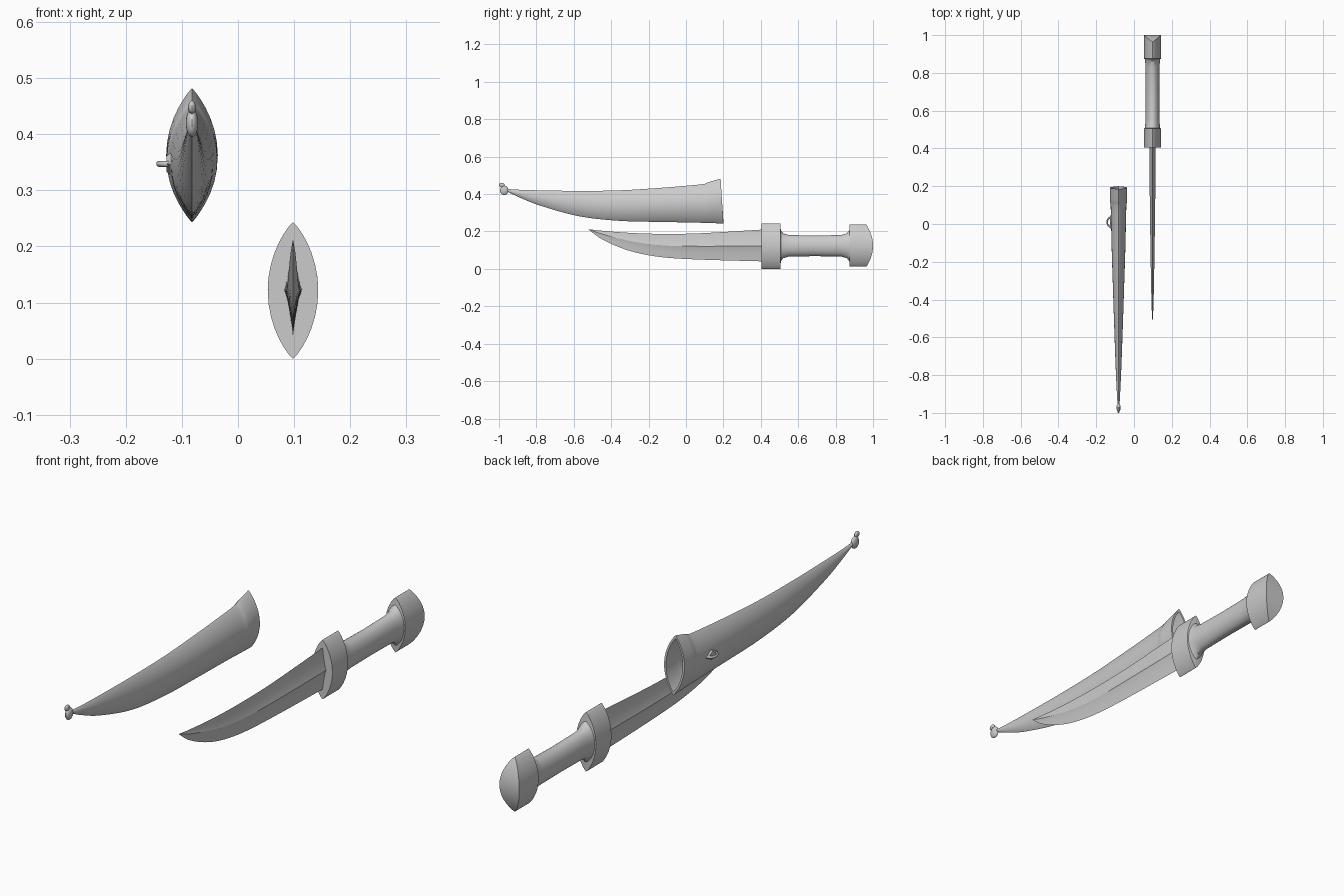
import bpy, bmesh, math

if "Cube" in bpy.data.objects:
    bpy.data.objects.remove(bpy.data.objects["Cube"])

DAGGER_X, SHEATH_X = 0.098, -0.082
N = 16  # points per side of a lens section


def finish(name, bm, angle=30):
    bmesh.ops.remove_doubles(bm, verts=bm.verts, dist=1e-6)
    bmesh.ops.recalc_face_normals(bm, faces=bm.faces)
    me = bpy.data.meshes.new(name)
    bm.to_mesh(me)
    bm.free()
    ob = bpy.data.objects.new(name, me)
    bpy.context.collection.objects.link(ob)
    bpy.ops.object.select_all(action='DESELECT')
    ob.select_set(True)
    bpy.context.view_layer.objects.active = ob
    bpy.ops.object.shade_smooth_by_angle(angle=math.radians(angle))
    return ob


def loft(name, rings):
    """Skin mirrored rings (index 0 top, middle index bottom), strip-cap both ends."""
    bm = bmesh.new()
    vr = [[bm.verts.new(p) for p in r] for r in rings]
    n = len(vr[0])
    for a, b in zip(vr, vr[1:]):
        for i in range(n):
            j = (i + 1) % n
            bm.faces.new((a[i], a[j], b[j], b[i]))
    for r in (vr[0], vr[-1]):
        bm.faces.new((r[0], r[1], r[-1]))
        for i in range(1, n // 2 - 1):
            bm.faces.new((r[i], r[i + 1], r[n - i - 1], r[n - i]))
        h = n // 2
        bm.faces.new((r[h - 1], r[h], r[h + 1]))
    return finish(name, bm)


def lens(x, y, top, bot, hx, q, bow=0.0, shear=0.0):
    """Section from pointed lens (q near 1) to ellipse (q = .5)."""
    pts = []
    for i in range(2 * N):
        a = math.pi * i / N
        t = math.cos(a)
        w = hx * max(0, 1 - t * t) ** q * (1 if i < N else -1)
        if i % N == 0:
            w = 0
        pts.append((x + w, y + bow * (1 - t * t) - shear * (t + 1) / 2,
                    (top + bot) / 2 + t * (top - bot) / 2))
    return pts


def resample(st, sub=5):
    """Smooth Hermite resampling of stations along their first value."""
    def slope(i, k):
        a, b = st[max(i - 1, 0)], st[min(i + 1, len(st) - 1)]
        return (b[k] - a[k]) / (b[0] - a[0])
    out = []
    for i in range(len(st) - 1):
        p, q = st[i], st[i + 1]
        d = q[0] - p[0]
        for s in range(sub):
            t = s / sub
            row = [p[0] + d * t]
            for k in range(1, len(p)):
                row.append((2*t**3 - 3*t*t + 1) * p[k] + (t**3 - 2*t*t + t) * d * slope(i, k)
                           + (3*t*t - 2*t**3) * q[k] + (t**3 - t*t) * d * slope(i + 1, k))
            out.append(row)
    return out + [list(st[-1])]


# Handle: guard, grip and domed pommel (y, top, bottom, half width, section power)
handle = [(.405, .243, 0, .045, .85), (.505, .243, 0, .045, .85),
          (.507, .206, .040, .041, .7), (.52, .190, .057, .039, .6),
          (.55, .181, .066, .037, .5), (.69, .178, .068, .037, .5),
          (.83, .181, .066, .037, .5), (.86, .190, .057, .039, .6),
          (.873, .206, .040, .041, .7), (.875, .236, .012, .045, .85)]
rings = [lens(DAGGER_X, *s) for s in handle]
rings.append(lens(DAGGER_X, .965, .236, .012, .045, .85, bow=.035))
loft("handle", rings)

# Blade: hollow-ground section with a central ridge (y, top, ridge, bottom, half width)
blade = [(.42, .211, .123, .04, .016), (.07, .19, .121, .05, .014),
         (-.115, .187, .125, .061, .011), (-.25, .19, .14, .083, .009),
         (-.355, .196, .162, .115, .007), (-.46, .205, .190, .165, .004),
         (-.52, .212, .211, .210, .0004)]
flute = [(1, 0), (.75, .18), (.5, .38), (.2, .66), (0, 1)]
rings = []
for y, top, mid, bot, hx in resample(blade):
    side = [(hx * w, mid + (top - mid) * u) for u, w in flute]
    side += [(hx * w, mid + (bot - mid) * u) for u, w in flute[-2::-1]]
    ring = [(DAGGER_X + w, y, z) for w, z in side]
    ring += [(DAGGER_X - w, y, z) for w, z in side[-2:0:-1]]
    rings.append(ring)
loft("blade", rings)

# Sheath: curved outer skin with collar, then the cavity inside (y, top, bottom, half width)
sheath = [(-.965, .428, .418, .005), (-.89, .423, .382, .009), (-.785, .42, .34, .014),
          (-.57, .417, .281, .022), (-.355, .42, .257, .029), (-.14, .433, .251, .036),
          (.03, .447, .248, .040), (.10, .455, .246, .042), (.125, .464, .245, .045),
          (.2, .482, .243, .046)]
rows = resample(sheath)
shear = lambda y: .015 * max(0, (y - .1) / .1)
rings = [lens(SHEATH_X, y, t, b, h, .92, shear=shear(y)) for y, t, b, h in rows]
rings += [lens(SHEATH_X, y, t - .013, b + .013, h - .008, .92, shear=shear(y))
          for y, t, b, h in reversed(rows) if y > -.6]
loft("sheath", rings)

# Two knobs on the sheath tip
for name, loc, size in (("tip_knob", (SHEATH_X, -.972, .42), (.011, .022, .025)),
                        ("tip_bead", (SHEATH_X, -.985, .448), (.007, .015, .012))):
    bm = bmesh.new()
    bmesh.ops.create_uvsphere(bm, u_segments=20, v_segments=12, radius=1)
    for v in bm.verts:
        v.co = [l + c * s for l, c, s in zip(loc, v.co, size)]
    finish(name, bm)

# Diamond mount on the sheath side
bm = bmesh.new()
bmesh.ops.create_cone(bm, cap_ends=True, segments=4, radius1=1, radius2=.6, depth=1)
for v in bm.verts:
    x, y, z = v.co
    v.co = (-.121 - z * .012, .01 + x * .05, .347 + y * .024)
finish("loop_mount", bm)

# Hanging loop
bm = bmesh.new()
M, K = 20, 8
vr = []
for i in range(M + 1):
    a = math.pi * i / M
    ring = []
    for k in range(K):
        b = 2 * math.pi * k / K
        r = 1 + .18 * math.cos(b)
        ring.append(bm.verts.new((-.121 - .021 * r * math.sin(a),
                                  .01 + .026 * r * math.cos(a), .347 + .005 * math.sin(b))))
    vr.append(ring)
for a, b in zip(vr, vr[1:]):
    for k in range(K):
        bm.faces.new((a[k], a[(k + 1) % K], b[(k + 1) % K], b[k]))
bm.faces.new(vr[0])
bm.faces.new(vr[-1])
finish("hanging_loop", bm, 60)
